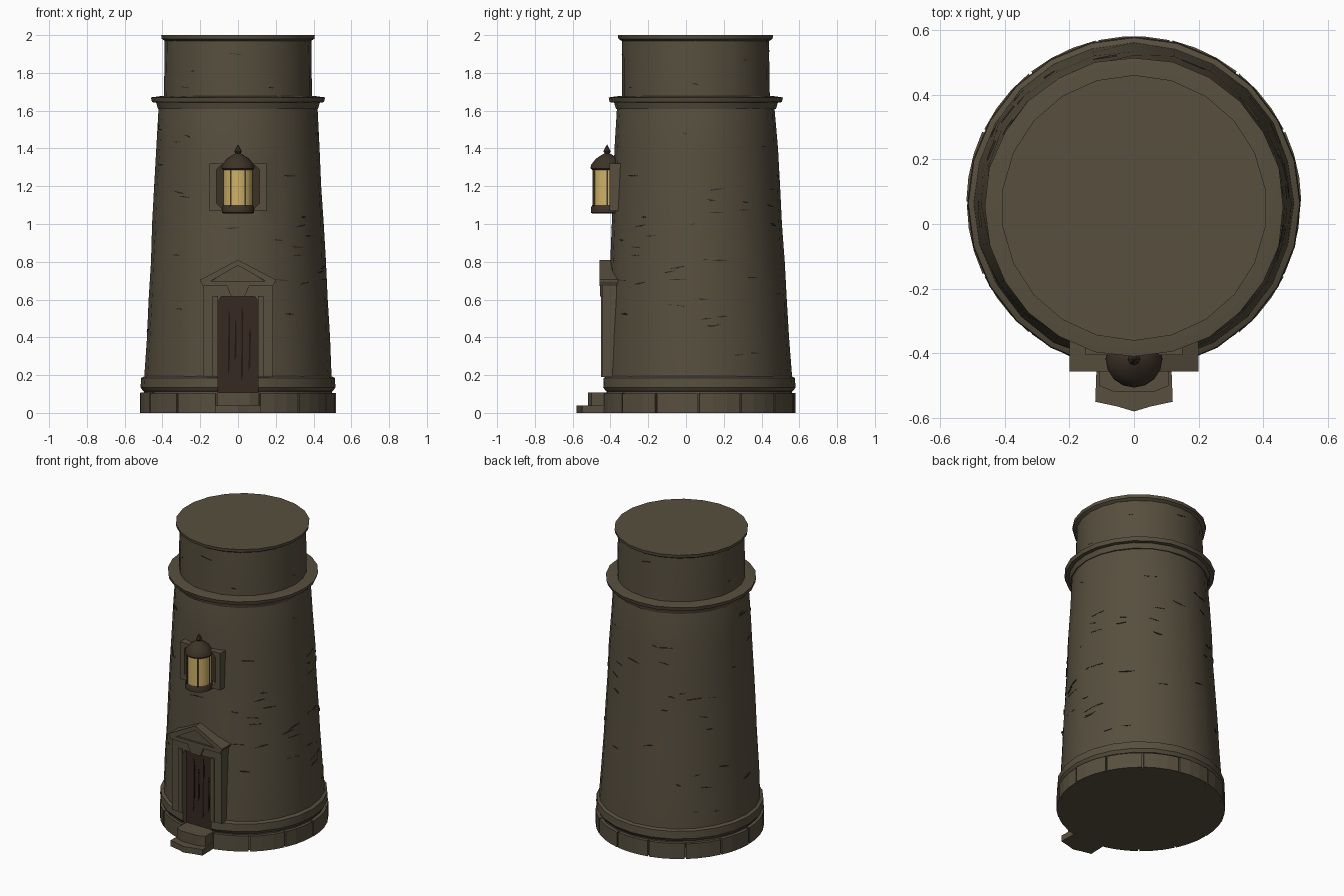
import bpy, bmesh, math, random
from math import sin, cos, pi, radians

random.seed(4)
if "Cube" in bpy.data.objects:
    bpy.data.objects.remove(bpy.data.objects["Cube"])


def material(name, rgb):
    m = bpy.data.materials.new(name)
    m.use_nodes = True
    col = (*rgb, 1)
    m.diffuse_color = col
    bsdf = m.node_tree.nodes["Principled BSDF"]
    bsdf.inputs["Base Color"].default_value = col
    bsdf.inputs["Roughness"].default_value = 0.9
    return m


STONE = material("weathered stone", (0.095, 0.078, 0.049))
CRACK = material("dark stone crack", (0.036, 0.028, 0.018))
WOOD = material("dark door wood", (0.037, 0.022, 0.015))
GROOVE = material("door groove", (0.014, 0.008, 0.006))
GLOW = material("lantern glow", (0.62, 0.44, 0.14))
METAL = material("lantern metal", (0.046, 0.032, 0.020))


def axis_y(z):
    """The tower leans forward very slightly."""
    return 0.065 - 0.0075 * z


def wall_radius(z):
    return 0.506 - 0.054 * z if z < 1.62 else 0.39


def finish(name, bm, mat, smooth=False):
    bmesh.ops.recalc_face_normals(bm, faces=bm.faces)
    me = bpy.data.meshes.new(name)
    bm.to_mesh(me)
    bm.free()
    ob = bpy.data.objects.new(name, me)
    bpy.context.collection.objects.link(ob)
    me.materials.append(mat)
    if smooth:
        smooth_object(ob)
    return ob


def activate(ob):
    bpy.ops.object.select_all(action="DESELECT")
    ob.select_set(True)
    bpy.context.view_layer.objects.active = ob


def smooth_object(ob):
    activate(ob)
    bpy.ops.object.shade_smooth_by_angle(angle=radians(30))


def lathe(name, profile, mat, sides=24, centre=None, jitter=0, smooth=True):
    """Closed turned solid from (radius, z) pairs."""
    bm = bmesh.new()
    rings = []
    for r, z in profile:
        cy = axis_y(z) if centre is None else centre
        ring = []
        for i in range(sides):
            a = 2 * pi * i / sides
            rr = r + random.uniform(-jitter, jitter)
            ring.append(bm.verts.new((rr * sin(a), cy - rr * cos(a), z)))
        rings.append(ring)
    for lo, hi in zip(rings, rings[1:]):
        for i in range(sides):
            j = (i + 1) % sides
            bm.faces.new((lo[i], lo[j], hi[j], hi[i]))
    bm.faces.new(rings[0])
    bm.faces.new(rings[-1])
    return finish(name, bm, mat, smooth)


def prism(name, pts, lo, hi, mat, upright=True):
    """Extrude an outline: x,z along y when upright, otherwise x,y along z."""
    bm = bmesh.new()
    ends = [[bm.verts.new((a, d, b) if upright else (a, b, d)) for a, b in pts]
            for d in (lo, hi)]
    bm.faces.new(ends[0])
    bm.faces.new(ends[1])
    for i in range(len(pts)):
        j = (i + 1) % len(pts)
        bm.faces.new((ends[0][i], ends[0][j], ends[1][j], ends[1][i]))
    return finish(name, bm, mat)


def rect(x0, x1, z0, z1):
    return [(x0, z0), (x1, z0), (x1, z1), (x0, z1)]


def mirrored(half):
    """Complete a symmetric outline from its right-hand points."""
    return half + [(-x, z) for x, z in reversed(half) if x > 0]


def cut(ob, cutter):
    mod = ob.modifiers.new("opening", "BOOLEAN")
    mod.operation = "DIFFERENCE"
    mod.solver = "EXACT"
    mod.object = cutter
    activate(ob)
    bpy.ops.object.modifier_apply(modifier=mod.name)


# Tower wall and its mouldings
wall_profile = [(0.5, 0)] + [(wall_radius(z), z) for z in
                             [0.2 + 0.2 * i for i in range(8)]] + [(0.41, 1.65)]
tower = lathe("tower_wall", wall_profile, STONE, jitter=0.003)
base_ring = lathe("base_moulding", [(0.48, 0.11), (0.502, 0.115), (0.516, 0.135),
                                    (0.513, 0.185), (0.485, 0.2)], STONE)
lathe("ledge_underside", [(0.4, 1.605), (0.424, 1.61), (0.434, 1.645), (0.4, 1.645)], STONE)
lathe("ledge", [(0.41, 1.64), (0.456, 1.645), (0.463, 1.67), (0.41, 1.677)], STONE, jitter=0.002)
lathe("upper_drum", [(0.392, 1.66), (0.391, 1.82), (0.388, 1.975)], STONE, jitter=0.002)
lathe("top_cap", [(0.388, 1.968), (0.408, 1.98), (0.411, 2.0)], STONE, sides=22)

# Ring of plinth blocks with narrow joints
BLOCKS, ARC = 14, 3
for k in range(BLOCKS):
    a0 = 2 * pi * (k - 0.5) / BLOCKS + 0.01
    a1 = a0 + 2 * pi / BLOCKS - 0.02
    r = 0.517 + random.uniform(-0.004, 0.002)
    angles = [a0 + (a1 - a0) * i / ARC for i in range(ARC + 1)]
    outline = [(r * sin(a), 0.065 - r * cos(a)) for a in angles]
    outline += [(0.46 * sin(a), 0.065 - 0.46 * cos(a)) for a in reversed(angles)]
    prism("plinth_block", outline, 0, 0.1 + random.uniform(0, 0.008), STONE, False)

# Door surround, cut through together with the wall
door_shape = mirrored([(0.105, 0.1), (0.105, 0.59), (0.09, 0.615)])
surround = prism("door_surround", rect(-0.185, 0.185, 0.19, 0.69), -0.442, -0.36, STONE)
opening = prism("door_cutter", door_shape, -0.6, -0.385, STONE)
for part in (tower, base_ring, surround):
    cut(part, opening)
bpy.data.objects.remove(opening)
prism("door", door_shape, -0.4, -0.38, WOOD)
for x, z0, z1 in [(-0.05, 0.2, 0.55), (-0.015, 0.27, 0.5), (0.02, 0.17, 0.57), (0.06, 0.22, 0.46)]:
    prism("door_groove", [(x - 0.004, z0), (x + 0.006, z0 + 0.03),
                          (x + 0.008, z1 - 0.04), (x, z1)], -0.403, -0.395, GROOVE)
for side in (-1, 1):
    prism("jamb_trim", rect(side * 0.105, side * 0.135, 0.19, 0.62), -0.45, -0.42, STONE)
prism("keystone", mirrored([(0.035, 0.615), (0.065, 0.685)]), -0.455, -0.42, STONE)

# Pediment: recessed centre under a cornice and two sloping mouldings
prism("pediment_centre", mirrored([(0.17, 0.68), (0.0, 0.785)]), -0.445, -0.36, STONE)
prism("pediment_cornice", mirrored([(0.185, 0.672), (0.198, 0.698)]), -0.457, -0.36, STONE)
for side in (-1, 1):
    slope = [(0.15, 0.695), (0.2, 0.695), (0.2, 0.705), (0, 0.81), (0, 0.78)]
    prism("pediment_slope", [(side * x, z) for x, z in slope], -0.457, -0.36, STONE)

# Steps
prism("lower_step", mirrored([(0.115, -0.42), (0.12, -0.55), (0.05, -0.565), (0, -0.58)]),
      0, 0.04, STONE, False)
prism("upper_step", mirrored([(0.105, -0.39), (0.108, -0.5), (0.06, -0.52)]),
      0.035, 0.108, STONE, False)

# Window surround and its dark recess
window_shape = mirrored([(0.09, 1.085), (0.115, 1.11), (0.115, 1.285), (0.09, 1.31)])
window = prism("window_surround", rect(-0.15, 0.15, 1.07, 1.32), -0.405, -0.33, STONE)
opening = prism("window_cutter", window_shape, -0.6, -0.345, STONE)
for part in (tower, window):
    cut(part, opening)
bpy.data.objects.remove(opening)
prism("window_recess", window_shape, -0.35, -0.34, METAL)
smooth_object(tower)
smooth_object(base_ring)

# Lantern
LY = -0.418
lathe("lantern_base", [(0.075, 1.055), (0.086, 1.06), (0.086, 1.085), (0.078, 1.1)],
      METAL, 16, LY)
lathe("lantern_glass", [(0.078, 1.095), (0.078, 1.3)], GLOW, 16, LY)
lathe("lantern_roof", [(0.078, 1.285), (0.088, 1.295), (0.085, 1.312), (0.06, 1.345),
                       (0.025, 1.368), (0.01, 1.375)], METAL, 16, LY)
lathe("lantern_finial", [(0.008, 1.365), (0.019, 1.385), (0.012, 1.4), (0.001, 1.42)],
      METAL, 8, LY)
for i in range(6):
    a = pi / 3 * (i + 0.5)
    x, y = 0.077 * sin(a), LY - 0.077 * cos(a)
    prism("lantern_bar", rect(x - 0.003, x + 0.003, y - 0.004, y + 0.004),
          1.09, 1.3, METAL, False)

# Shallow cracks scattered over the masonry
bm = bmesh.new()
made = 0
while made < 75:
    a, z = random.uniform(-pi, pi), random.uniform(0.25, 1.93)
    near_front = abs(a) < 0.5 and (z < 0.85 or 1.02 < z < 1.44)
    if near_front or 1.57 < z < 1.72:
        continue
    made += 1
    half, tall = random.uniform(0.03, 0.11), random.uniform(0.002, 0.005)
    tilt = random.uniform(-0.008, 0.008)
    layers = []
    for inset in (0.015, 0):
        layer = []
        for da, dz in [(-half, -tilt), (0, -tall), (half, tilt), (0, tall)]:
            r = wall_radius(z) + 0.001 - inset
            layer.append(bm.verts.new((r * sin(a + da), axis_y(z) - r * cos(a + da), z + dz)))
        layers.append(layer)
    inner, outer = layers
    bm.faces.new((outer[0], outer[1], outer[3]))
    bm.faces.new((outer[1], outer[2], outer[3]))
    for i in range(4):
        j = (i + 1) % 4
        bm.faces.new((inner[i], inner[j], outer[j], outer[i]))
finish("wall_cracks", bm, CRACK)
